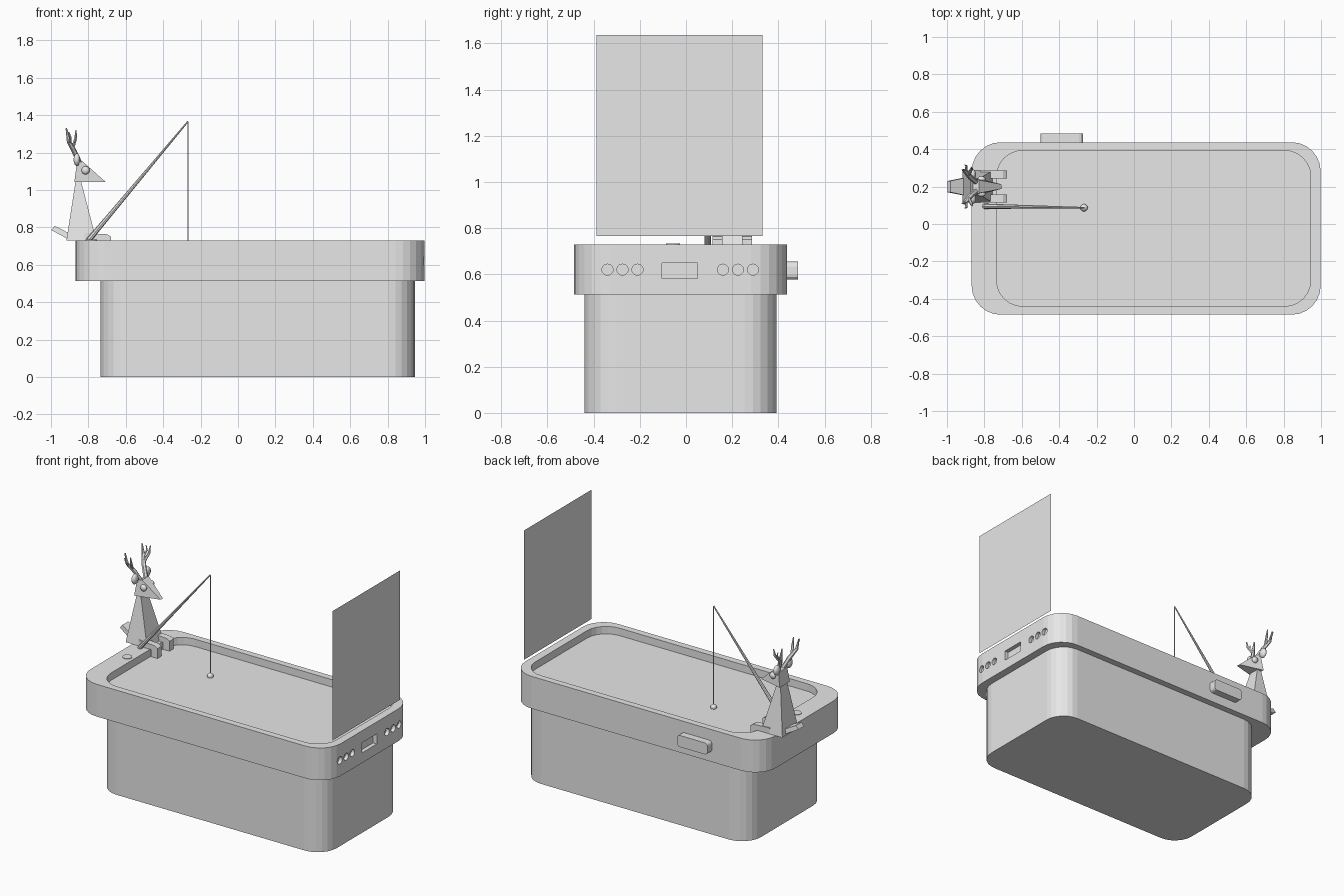
import bpy, bmesh, math
from mathutils import Vector, Matrix

if "Cube" in bpy.data.objects:
    bpy.data.objects.remove(bpy.data.objects["Cube"])

grey = bpy.data.materials.new("plain_grey")
grey.diffuse_color = (0.8, 0.8, 0.8, 1)
grey.use_nodes = True
grey.node_tree.nodes["Principled BSDF"].inputs["Base Color"].default_value = grey.diffuse_color


def finish(name, bm):
    bmesh.ops.recalc_face_normals(bm, faces=bm.faces)
    me = bpy.data.meshes.new(name)
    bm.to_mesh(me)
    bm.free()
    me.materials.append(grey)
    ob = bpy.data.objects.new(name, me)
    bpy.context.collection.objects.link(ob)
    return ob


def rounded_rect(a0, a1, b0, b1, r, seg=6):
    pts = []
    for k, (a, b) in enumerate([(a1 - r, b1 - r), (a0 + r, b1 - r), (a0 + r, b0 + r), (a1 - r, b0 + r)]):
        for i in range(seg + 1):
            t = math.pi / 2 * (k + i / seg)
            pts.append((a + r * math.cos(t), b + r * math.sin(t)))
    return pts


def loft(name, loops, capped=True, ring=False):
    """Skin equal-length 3D loops; cap both ends or close into a ring."""
    bm = bmesh.new()
    vs = [[bm.verts.new(p) for p in lp] for lp in loops]
    n = len(vs[0])
    pairs = list(zip(vs, vs[1:])) + ([(vs[-1], vs[0])] if ring else [])
    for a, b in pairs:
        for i in range(n):
            j = (i + 1) % n
            bm.faces.new((a[i], a[j], b[j], b[i]))
    if capped and not ring:
        bm.faces.new(vs[0])
        bm.faces.new(vs[-1])
    return finish(name, bm)


def at_z(pts, z):
    return [(x, y, z) for x, y in pts]


def tube(name, path, radii, sides=6):
    """Tapered tube along a path."""
    path = [Vector(p) for p in path]
    loops = []
    for i, p in enumerate(path):
        d = path[min(i + 1, len(path) - 1)] - path[max(i - 1, 0)]
        q = d.to_track_quat('Z', 'Y')
        loops.append([p + q @ Vector((radii[i] * math.cos(2 * math.pi * k / sides),
                                      radii[i] * math.sin(2 * math.pi * k / sides), 0)) for k in range(sides)])
    return loft(name, loops)


def ball(name, c, size, seg=12):
    bm = bmesh.new()
    bmesh.ops.create_uvsphere(bm, u_segments=seg, v_segments=seg // 2 + 2, radius=1)
    bmesh.ops.transform(bm, verts=bm.verts, matrix=Matrix.Translation(c) @ Matrix.Diagonal((*size, 1)))
    ob = finish(name, bm)
    for f in ob.data.polygons:
        f.use_smooth = True
    return ob


def extrude_y(name, profile, y0, y1):
    return loft(name, [[(x, y0, z) for x, z in profile], [(x, y1, z) for x, z in profile]])


# Tub body, wide rim and water surface
inner = rounded_rect(-0.735, 0.945, -0.44, 0.393, 0.14)
outer = rounded_rect(-0.868, 0.998, -0.485, 0.437, 0.155)
loft("tub_body", [at_z(inner, 0), at_z(inner, 0.6)])
rim = loft("tub_rim", [at_z(outer, 0.513), at_z(outer, 0.73), at_z(inner, 0.73), at_z(inner, 0.513)], ring=True)
bm = bmesh.new()
bm.faces.new([bm.verts.new(p) for p in at_z(inner, 0.68)])
finish("water_surface", bm)

# Recessed round ports and slot on the right end of the rim
bm = bmesh.new()
for y in (-0.34, -0.275, -0.21, 0.16, 0.225, 0.29):
    bmesh.ops.create_cone(bm, cap_ends=True, segments=20, radius1=0.024, radius2=0.024, depth=0.05,
                          matrix=Matrix.Translation((1.0, y, 0.62)) @ Matrix.Rotation(math.pi / 2, 4, 'Y'))
bmesh.ops.create_cube(bm, size=1, matrix=Matrix.Translation((1.0, -0.027, 0.615)) @ Matrix.Diagonal((0.06, 0.155, 0.068, 1)))
cutter = finish("port_cutter", bm)
cutter.hide_render = True
cutter.hide_viewport = True
mod = rim.modifiers.new("ports", 'BOOLEAN')
mod.operation = 'DIFFERENCE'
mod.solver = 'EXACT'
mod.object = cutter

# Control box on the back of the rim
box = rounded_rect(-0.5, -0.272, 0.577, 0.655, 0.022, 3)
extrude_y("control_box", box, 0.43, 0.485)

# Upright thin screen above the right end
bm = bmesh.new()
bm.faces.new([bm.verts.new((0.975, y, z)) for y, z in ((-0.387, 0.766), (0.331, 0.766), (0.331, 1.636), (-0.387, 1.636))])
finish("screen", bm)

# Fishing rod, line and float
tube("fishing_rod", [(-0.8, 0.095, 0.73), (-0.267, 0.087, 1.367)], [0.014, 0.004], 8)
tube("fishing_line", [(-0.267, 0.087, 1.365), (-0.267, 0.087, 0.69)], [0.003, 0.003], 5)
ball("float", (-0.267, 0.087, 0.687), (0.02, 0.02, 0.02))

# Small disc on the rim
disc = rounded_rect(-0.815, -0.755, -0.086, -0.026, 0.03, 4)
loft("rim_disc", [at_z(disc, 0.728), at_z(disc, 0.734)])

# Deer: body, head and tail are four-sided tapered blocks
C = 0.2


def rect(x0, x1, hw, z):
    return [(x0, C - hw, z), (x1, C - hw, z), (x1, C + hw, z), (x0, C + hw, z)]


loft("deer_body", [rect(-0.917, -0.757, 0.085, 0.73), rect(-0.868, -0.84, 0.035, 1.05)])
loft("deer_head", [[(-0.875, C - 0.055, 1.043), (-0.708, C - 0.012, 1.043), (-0.708, C + 0.012, 1.043), (-0.875, C + 0.055, 1.043)],
                   [(-0.862, C - 0.045, 1.14), (-0.83, C - 0.035, 1.152), (-0.83, C + 0.035, 1.152), (-0.862, C + 0.045, 1.14)]])
loft("deer_tail", [[(-0.998, C - 0.03, 0.785), (-0.998, C + 0.03, 0.785), (-0.98, C + 0.03, 0.808), (-0.98, C - 0.03, 0.808)],
                   [(-0.9, C - 0.05, 0.733), (-0.9, C + 0.05, 0.733), (-0.89, C + 0.05, 0.762), (-0.89, C - 0.05, 0.762)]])

# Mirrored deer parts: bent legs over the rim edge, eyes, ears and antlers
leg = [(-0.82, 0.73), (-0.73, 0.73), (-0.73, 0.683), (-0.68, 0.683), (-0.68, 0.75), (-0.7, 0.763), (-0.82, 0.77)]
for side, s in (("left", 1), ("right", -1)):
    extrude_y(side + "_leg", leg, C + s * 0.043, C + s * 0.085)
    ball(side + "_eye", (-0.815, C + s * 0.04, 1.105), (0.022, 0.016, 0.022))
    ball(side + "_ear", (-0.862, C + s * 0.065, 1.162), (0.018, 0.03, 0.034), 10)
    tube(side + "_antler", [(-0.845, C + s * 0.025, 1.14), (-0.875, C + s * 0.05, 1.205),
                            (-0.905, C + s * 0.085, 1.26), (-0.918, C + s * 0.09, 1.33)],
         [0.014, 0.014, 0.011, 0.004])
    tube(side + "_antler_front_tine", [(-0.885, C + s * 0.06, 1.22), (-0.868, C + s * 0.095, 1.275), (-0.866, C + s * 0.105, 1.32)],
         [0.01, 0.008, 0.003])
    tube(side + "_antler_side_tine", [(-0.9, C + s * 0.08, 1.25), (-0.895, C + s * 0.11, 1.28), (-0.905, C + s * 0.115, 1.31)],
         [0.008, 0.006, 0.003])
